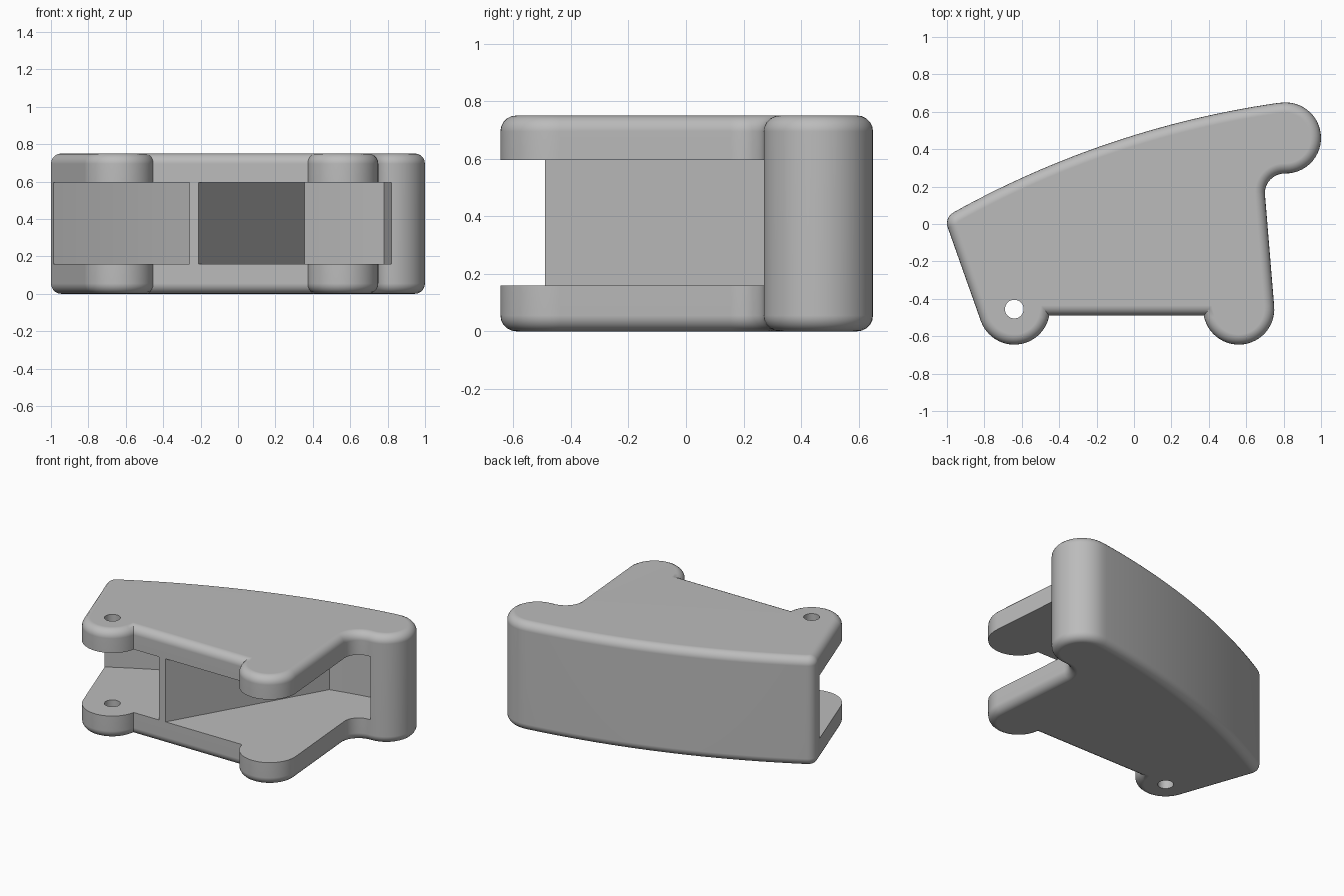
import bpy, bmesh, math
from mathutils import Vector

cube = bpy.data.objects.get("Cube")
if cube:
    bpy.data.objects.remove(cube, do_unlink=True)

HEIGHT, SLOT_LOW, SLOT_HIGH = 0.75, 0.16, 0.595
FOOT_R, FRONT_Y = 0.19, -0.49
BACK_C, BACK_R, WALL = Vector((1.483, -4.333)), 5.031, 0.08

grey = bpy.data.materials.new("light grey")
grey.use_nodes = True
grey.diffuse_color = (0.5, 0.5, 0.5, 1)
bsdf = next(n for n in grey.node_tree.nodes if n.type == 'BSDF_PRINCIPLED')
bsdf.inputs["Base Color"].default_value = grey.diffuse_color


def arc(cx, cy, r, start, end, steps):
    """Points along a circular arc, angles in degrees."""
    angles = [math.radians(start + (end - start) * i / steps) for i in range(steps + 1)]
    return [(cx + r * math.cos(a), cy + r * math.sin(a)) for a in angles]


def back_wall(x0, x1, steps=24):
    """Inner face of the curved back wall between two x positions."""
    r = BACK_R - WALL
    xs = [x0 + (x1 - x0) * i / steps for i in range(steps + 1)]
    return [(x, BACK_C.y + math.sqrt(r * r - (x - BACK_C.x) ** 2)) for x in xs]


def prism(name, outline, z0, z1, round_rims=0):
    """Extrude a flat outline upward, optionally rounding both rims."""
    bm = bmesh.new()
    bottom = bm.faces.new([bm.verts.new((x, y, z0)) for x, y in outline])
    top = bmesh.ops.extrude_face_region(bm, geom=[bottom], use_keep_orig=True)["geom"]
    bmesh.ops.translate(bm, vec=(0, 0, z1 - z0),
                        verts=[v for v in top if isinstance(v, bmesh.types.BMVert)])
    bmesh.ops.recalc_face_normals(bm, faces=bm.faces)
    if round_rims:
        rims = [e for e in bm.edges if abs(e.verts[0].co.z - e.verts[1].co.z) < 1e-5]
        bmesh.ops.bevel(bm, geom=rims, offset=round_rims, offset_type='OFFSET',
                        segments=5, profile=0.5, affect='EDGES', clamp_overlap=False)
    mesh = bpy.data.meshes.new(name)
    bm.to_mesh(mesh)
    bm.free()
    obj = bpy.data.objects.new(name, mesh)
    bpy.context.collection.objects.link(obj)
    mesh.materials.append(grey)
    return obj


# Outer body: left foot, right foot, inner fillet, round knob, bowed back, left corner
notch = math.degrees(math.asin((-0.455 - FRONT_Y) / FOOT_R))
outline = arc(-0.64, -0.455, FOOT_R, 199.5, 360 - notch, 24)
outline += arc(0.56, -0.455, FOOT_R, 180 + notch, 365, 26)
outline += arc(0.805, 0.165, 0.105, 185, 92, 12)
outline += arc(0.81, 0.46, FOOT_R, -90, 96, 26)
outline += arc(BACK_C.x, BACK_C.y, BACK_R, 98.2, 119, 28)
outline += arc(-0.935, 0.004, 0.065, 121, 199.5, 8)
body = prism("bracket_body", outline, 0, HEIGHT, round_rims=0.055)

# Pockets either side of the slanted rib
left_pocket = [(-1.3, -0.9), (-0.26, -0.9), (-0.26, FRONT_Y)]
left_pocket += back_wall(0.3, -1.3)
right_pocket = [(-0.21, -0.9), (1.3, -0.9), (1.3, 0.2), (0.83, 0.2)]
right_pocket += back_wall(0.78, 0.355, 10) + [(-0.21, FRONT_Y)]
cutters = [
    prism("left_pocket_cutter", left_pocket, SLOT_LOW, SLOT_HIGH),
    prism("right_pocket_cutter", right_pocket, SLOT_LOW, SLOT_HIGH),
    prism("pin_hole_cutter", arc(-0.64, -0.455, 0.05, 0, 348.75, 31), -0.2, 1),
]
for cutter in cutters:
    cutter.hide_render = True
    cut = body.modifiers.new(cutter.name, 'BOOLEAN')
    cut.operation, cut.solver, cut.object = 'DIFFERENCE', 'EXACT', cutter

# Bake the cuts and drop the cutters
bpy.context.view_layer.update()
graph = bpy.context.evaluated_depsgraph_get()
baked = bpy.data.meshes.new_from_object(body.evaluated_get(graph))
body.modifiers.clear()
body.data = baked
for cutter in cutters:
    bpy.data.objects.remove(cutter, do_unlink=True)

# Smooth rounded surfaces, crisp pocket edges
bpy.ops.object.select_all(action='DESELECT')
body.select_set(True)
bpy.context.view_layer.objects.active = body
bpy.ops.object.shade_smooth_by_angle(angle=math.radians(30))
weighted = body.modifiers.new("even_shading", 'WEIGHTED_NORMAL')
weighted.keep_sharp = True
